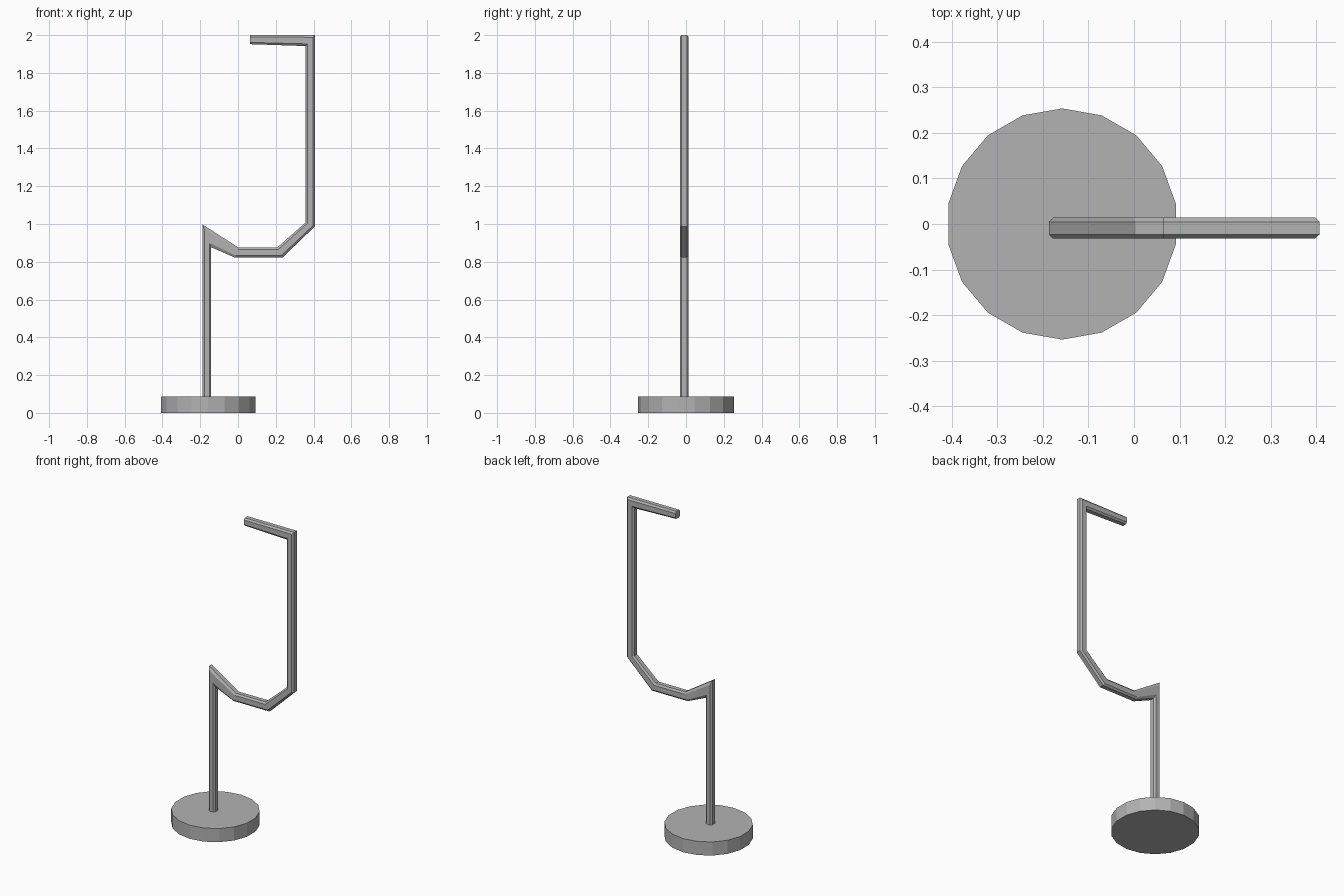
import bpy
import bmesh

cube = bpy.data.objects.get("Cube")
if cube:
    bpy.data.objects.remove(cube, do_unlink=True)

grey = bpy.data.materials.new("plain_grey")
grey.use_nodes = True
colour = (0.45, 0.45, 0.45, 1)
grey.diffuse_color = colour
grey.node_tree.nodes["Principled BSDF"].inputs["Base Color"].default_value = colour


def finish(bm, name):
    """Turn a bmesh into a flat-shaded grey object."""
    bmesh.ops.recalc_face_normals(bm, faces=bm.faces)
    mesh = bpy.data.meshes.new(name)
    bm.to_mesh(mesh)
    bm.free()
    mesh.materials.append(grey)
    obj = bpy.data.objects.new(name, mesh)
    bpy.context.collection.objects.link(obj)
    return obj


# Round base: a low many-sided disc
bm = bmesh.new()
bmesh.ops.create_cone(bm, cap_ends=True, segments=18, radius1=0.254,
                      radius2=0.254, depth=0.086)
base = finish(bm, "round_base")
base.location = (-0.158, 0, 0.043)

# Bent rod: each joint is a pair of (x, z) points on its two edges
joints = [
    ((-0.187, 0.07), (-0.143, 0.07)),    # foot of the post
    ((-0.187, 0.997), (-0.143, 0.877)),  # pointed top of the post
    ((0.003, 0.875), (-0.016, 0.822)),   # start of the low span
    ((0.207, 0.875), (0.235, 0.822)),    # end of the low span
    ((0.358, 1.008), (0.408, 0.988)),    # foot of the upright
    ((0.358, 1.942), (0.408, 2.0)),      # top corner
    ((0.064, 1.952), (0.064, 2.0)),      # tip of the top arm
]
# Chamfered square section: (fraction across the joint, y)
front, back, cut = -0.032, 0.014, 0.2
inset = cut * (back - front)
section = [(cut, front), (1 - cut, front), (1, front + inset), (1, back - inset),
           (1 - cut, back), (cut, back), (0, back - inset), (0, front + inset)]

bm = bmesh.new()
rings = []
for (ax, az), (bx, bz) in joints:
    rings.append([bm.verts.new((ax + (bx - ax) * t, y, az + (bz - az) * t))
                  for t, y in section])
for r, s in zip(rings, rings[1:]):
    for i in range(len(section)):
        j = (i + 1) % len(section)
        bm.faces.new((r[i], r[j], s[j], s[i]))
bm.faces.new(rings[0])
bm.faces.new(rings[-1])
finish(bm, "bent_rod")
